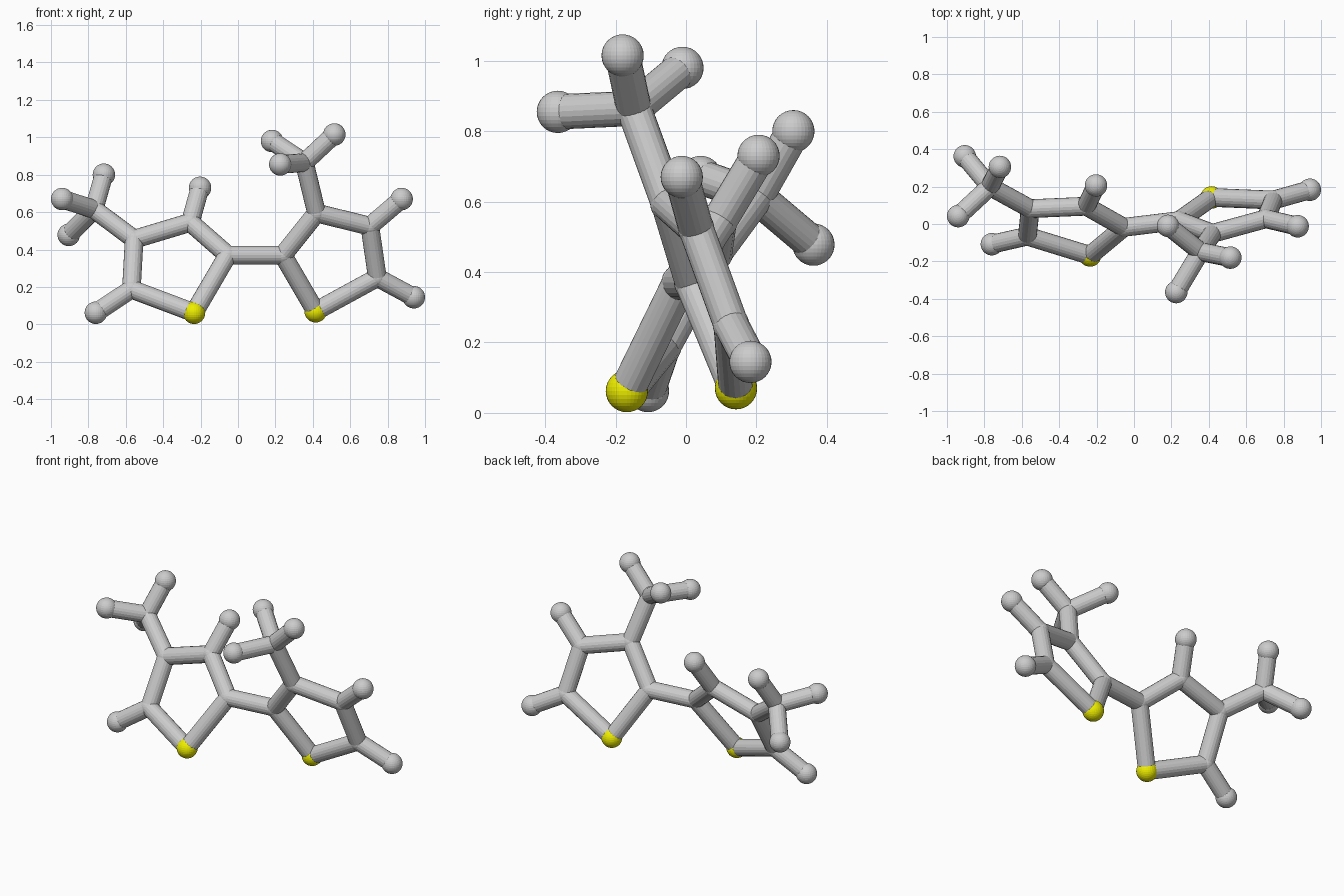
import bpy
from mathutils import Vector

if "Cube" in bpy.data.objects:
    bpy.data.objects.remove(bpy.data.objects["Cube"])

BOND_R, JOINT_R, BALL_R = 0.05, 0.052, 0.06

yellow = bpy.data.materials.new("yellow")
yellow.diffuse_color = (0.85, 0.85, 0.0, 1)
yellow.use_nodes = True
yellow.node_tree.nodes["Principled BSDF"].inputs["Base Color"].default_value = yellow.diffuse_color

# Atom positions: s = yellow ring corner, c = bond junction, h = end ball
atoms = {
    "s1": (-0.235, -0.168, 0.062), "c12": (-0.055, -0.018, 0.37),
    "c13": (-0.255, 0.095, 0.545), "c14": (-0.555, 0.082, 0.455),
    "c15": (-0.57, -0.065, 0.188), "c16": (-0.77, 0.20, 0.615),
    "h13": (-0.203, 0.206, 0.73), "h15": (-0.76, -0.108, 0.062),
    "h16a": (-0.717, 0.305, 0.80), "h16b": (-0.94, 0.042, 0.67),
    "h16c": (-0.905, 0.362, 0.478),
    "s2": (0.415, 0.142, 0.07), "c22": (0.24, 0.018, 0.37),
    "c23": (0.42, -0.05, 0.595), "c24": (0.705, 0.028, 0.525),
    "c25": (0.745, 0.128, 0.25), "c26": (0.355, -0.148, 0.865),
    "h24": (0.875, -0.012, 0.67), "h25": (0.94, 0.183, 0.145),
    "h26a": (0.182, -0.01, 0.98), "h26b": (0.515, -0.18, 1.015),
    "h26c": (0.226, -0.364, 0.855),
}

# Two five-sided rings, the link between them, side arms and three-way tips
bonds = [("c12", "c22")]
for r in "12":
    ring = ["s" + r] + ["c" + r + n for n in "2345"]
    bonds += [(ring[i], ring[(i + 1) % 5]) for i in range(5)]
    bonds += [("c" + r + "6", "h" + r + "6" + t) for t in "abc"]
bonds += [("c14", "c16"), ("c13", "h13"), ("c15", "h15"),
          ("c23", "c26"), ("c24", "h24"), ("c25", "h25")]


def ball(name, pos):
    kind = name[0]
    bpy.ops.mesh.primitive_uv_sphere_add(
        segments=32, ring_count=16, location=pos,
        radius=JOINT_R if kind == "c" else BALL_R)
    ob = bpy.context.object
    label = {"s": "yellow_ball", "c": "joint", "h": "end_ball"}[kind]
    ob.name = label + "_" + name[1:]
    if kind == "s":
        ob.data.materials.append(yellow)


def rod(a, b):
    p, q = Vector(atoms[a]), Vector(atoms[b])
    d = q - p
    bpy.ops.mesh.primitive_cylinder_add(
        vertices=20, radius=BOND_R, depth=d.length, location=(p + q) / 2,
        rotation=d.to_track_quat("Z", "Y").to_euler())
    bpy.context.object.name = "bond_" + a + "_" + b


for name, pos in atoms.items():
    ball(name, pos)
for a, b in bonds:
    rod(a, b)
